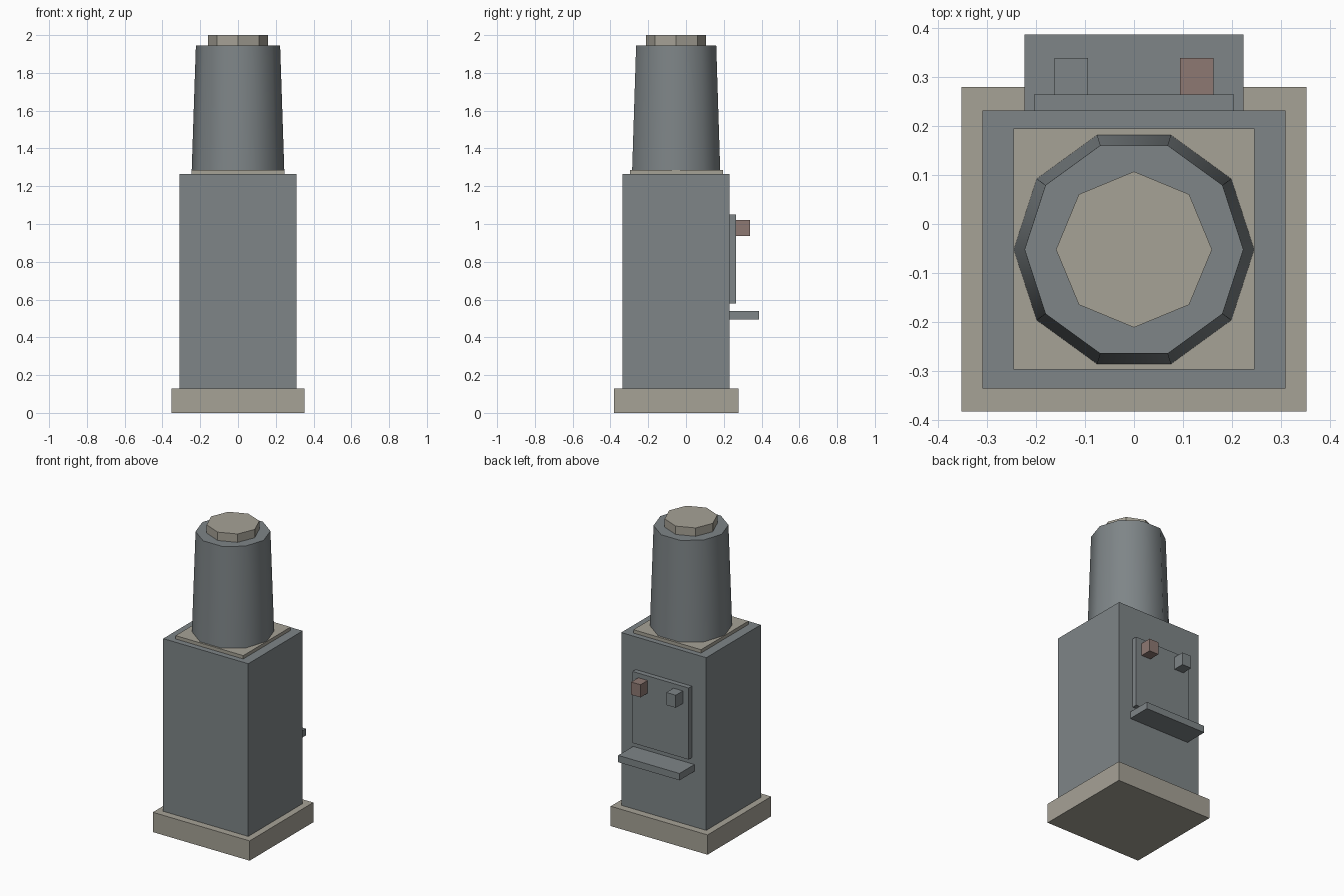
import bpy
from math import radians
from mathutils import Matrix

cube = bpy.data.objects.get("Cube")
if cube:
    bpy.data.objects.remove(cube, do_unlink=True)

AXIS_Y = -0.052  # shared centre line of base, body and tower


def material(name, rgb):
    mat = bpy.data.materials.new(name)
    mat.use_nodes = True
    colour = (*rgb, 1.0)
    mat.diffuse_color = colour
    mat.node_tree.nodes["Principled BSDF"].inputs["Base Color"].default_value = colour
    return mat


grey = material("slate_grey", (0.21, 0.235, 0.245))
stone = material("warm_stone", (0.38, 0.36, 0.305))
red = material("dull_red", (0.27, 0.19, 0.17))


def box(name, x, y, z, mat):
    """Box from (low, high) pairs on each axis."""
    spans = (x, y, z)
    bpy.ops.mesh.primitive_cube_add(size=1)
    obj = bpy.context.object
    obj.name = name
    centre = [(a + b) / 2 for a, b in spans]
    size = [b - a for a, b in spans]
    obj.data.transform(Matrix.Translation(centre) @ Matrix.Diagonal((*size, 1)))
    obj.data.materials.append(mat)
    return obj


def drum(name, sides, r_low, r_high, z, mat):
    """Tapered drum with a corner pointing along x."""
    bpy.ops.mesh.primitive_cone_add(vertices=sides, radius1=r_low, radius2=r_high,
                                    depth=z[1] - z[0])
    obj = bpy.context.object
    obj.name = name
    obj.data.transform(Matrix.Translation((0, AXIS_Y, sum(z) / 2))
                       @ Matrix.Rotation(radians(90), 4, 'Z'))
    obj.data.materials.append(mat)
    bpy.ops.object.shade_smooth_by_angle(angle=radians(40))
    return obj


# Base, body and collar
box("plinth", (-0.352, 0.352), (-0.382, 0.279), (0, 0.13), stone)
box("body", (-0.309, 0.309), (-0.335, 0.231), (0.13, 1.265), grey)
box("collar_plate", (-0.246, 0.246), (-0.297, 0.195), (1.265, 1.287), stone)

# Tapered tower and its cap
drum("tower", 10, 0.245, 0.223, (1.287, 1.945), grey)
drum("tower_cap", 8, 0.159, 0.159, (1.945, 2.0), stone)

# Control panel, shelf and two buttons on the back
box("control_panel", (-0.204, 0.204), (0.231, 0.264), (0.58, 1.05), grey)
box("shelf", (-0.223, 0.223), (0.231, 0.386), (0.495, 0.54), grey)
for name, x, mat in (("left_button", 0.128, red), ("right_button", -0.128, grey)):
    box(name, (x - 0.034, x + 0.034), (0.264, 0.338), (0.937, 1.02), mat)
